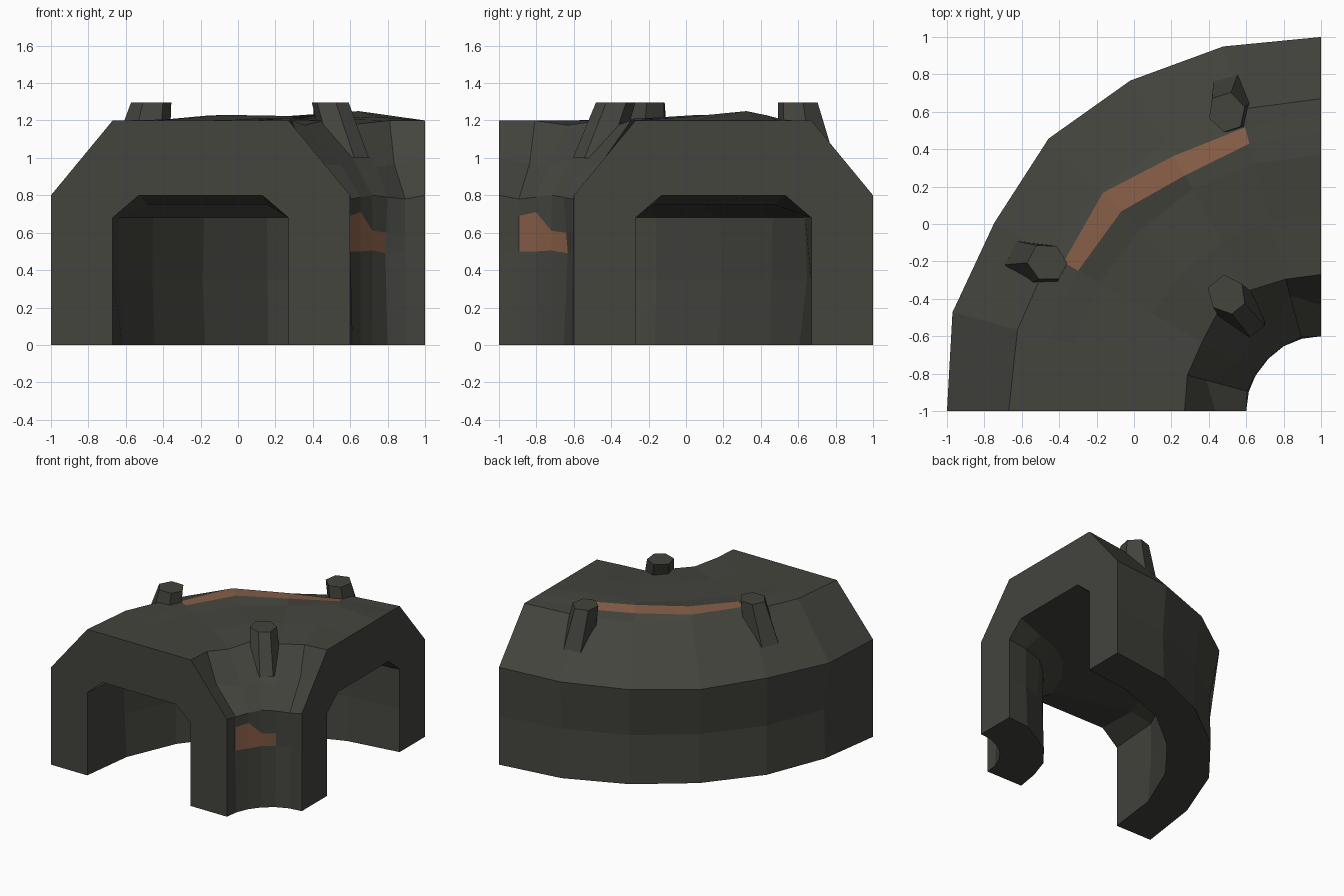
import bpy, bmesh, math, random

random.seed(4)
STEPS = 6


def material(name, rgb):
    m = bpy.data.materials.new(name)
    m.diffuse_color = (*rgb, 1)
    return m


STONE = material("dark_stone", (0.057, 0.058, 0.048))
RUST = material("rust_orange", (0.245, 0.113, 0.064))


def polar(r, deg, z):
    """Point on the bend, measured around the corner at (1, -1)."""
    a = math.radians(deg)
    return (1 - r * math.cos(a), -1 + r * math.sin(a), z)


def loft(name, rings, painted=()):
    """Join closed rings of points and cap both ends.
    painted: (row, first station, last station) strips in rust."""
    bm = bmesh.new()
    rows = [[bm.verts.new(p) for p in ring] for ring in rings]
    n = len(rows[0])
    for s, (a, b) in enumerate(zip(rows, rows[1:])):
        for i in range(n):
            j = (i + 1) % n
            f = bm.faces.new((a[i], a[j], b[j], b[i]))
            if any(i == row and lo <= s < hi for row, lo, hi in painted):
                f.material_index = 1
    bm.faces.new(rows[0])
    bm.faces.new(rows[-1])
    bmesh.ops.recalc_face_normals(bm, faces=bm.faces)
    me = bpy.data.meshes.new(name)
    bm.to_mesh(me)
    bm.free()
    me.materials.append(STONE)
    if painted:
        me.materials.append(RUST)
    ob = bpy.data.objects.new(name, me)
    bpy.context.collection.objects.link(ob)


# Tunnel bend: arch section (radius, height, jitter) swept through 90 degrees
SECTION = [
    (2.00, 0.00, 0.01), (2.00, 0.40, 0.01), (2.00, 0.80, 0),       # 0-2 outer wall
    (1.67, 1.20, 0),                                               # 3 crest
    (1.58, 1.20, 0), (1.49, 1.20, 0),                              # 4-5 roof strip
    (1.37, 1.20, 0), (1.05, 1.20, 0),                              # 6-7 roof
    (0.73, 1.20, 0), (0.565, 1.00, 0), (0.40, 0.80, 0),            # 8-10 inner slope
    (0.40, 0.70, 0), (0.40, 0.50, 0), (0.40, 0.00, 0),             # 11-13 inner wall
    (0.73, 0.00, 0.01), (0.73, 0.35, 0.015), (0.73, 0.68, 0.01),   # 14-16 tunnel lining
    (0.87, 0.80, 0.01), (1.53, 0.80, 0.01),                        # 17-18 ceiling
    (1.67, 0.68, 0.01), (1.67, 0.35, 0.015), (1.67, 0.00, 0.01),   # 19-21 tunnel lining
]
# Uneven stonework: extra radius and height at the five inner stations
RADIUS = {
    1: (-0.01,) * 5,
    2: (0.04, 0.016, 0.06, 0.04, 0.018),
    3: (0.01, 0, 0, -0.02, 0),
    4: (0.01, 0.01, 0.07, -0.005, -0.01),
    5: (0.01, 0.01, 0.02, -0.035, -0.01),
    8: (0.01, 0.005, 0.04, 0.018, 0),
    9: (0.07, -0.045, -0.03, -0.045, 0.075),
    10: (0.01, 0, 0, 0, 0.01),
    11: (0.018, -0.003, -0.003, 0.015, 0.01),
    12: (0.018, -0.003, -0.003, 0.025, 0.01),
    19: (0.03, 0.01, 0, 0.01, 0.03),
    20: (0.03, 0.01, 0, 0.01, 0.03),
}
HEIGHT = {
    3: (0, 0, -0.01, -0.025, -0.005),
    4: (0, 0.005, 0.026, 0.012, 0.005),
    5: (0, 0.010, 0.030, 0.024, 0.028),
    6: (0, 0, 0.01, 0.01, 0.05),
    7: (0, 0, 0.01, 0.01, 0.02),
    8: (0, -0.025, 0, -0.02, 0),
    9: (-0.03, -0.04, -0.02, -0.05, -0.03),
    10: (-0.02, -0.01, 0, -0.01, -0.02),
    11: (-0.01, 0.01, -0.09, -0.10, -0.10),
    12: (0, 0, 0.005, -0.01, 0),
    17: (-0.05,) * 5,
    18: (-0.05,) * 5,
}

rings = []
for s in range(STEPS + 1):
    ring = []
    for k, (r, z, j) in enumerate(SECTION):
        if 0 < s < STEPS:
            r += random.uniform(-j, j) + RADIUS.get(k, (0,) * 5)[s - 1]
            z += HEIGHT.get(k, (0,) * 5)[s - 1]
        ring.append(polar(r, 90 * s / STEPS, z))
    rings.append(ring)
# Painted faces: long strip on the roof, small patch on the inner wall
loft("tunnel_bend", rings, painted=((4, 2, 5), (11, 1, 4)))


# Stubby roof posts: hexagonal, spreading down the slope
def hexagon(r, deg, z, length, width):
    pts = []
    for i in range(6):
        a = math.tau * (i + 0.5) / 6
        side = math.degrees(width * math.sin(a) / r)
        pts.append(polar(r + length * math.cos(a), deg + side, z))
    return pts


def post(name, top, base, length, width):
    loft(name, [hexagon(*base, length, width), hexagon(*top, 0.11, 0.10)])


post("left_post", (1.665, 28.5, 1.297), (1.715, 27.0, 0.98), 0.17, 0.13)
post("back_post", (1.675, 72.5, 1.297), (1.71, 74.0, 0.98), 0.165, 0.125)
post("inner_post", (0.80, 51.0, 1.297), (0.66, 51.5, 1.00), 0.13, 0.12)
